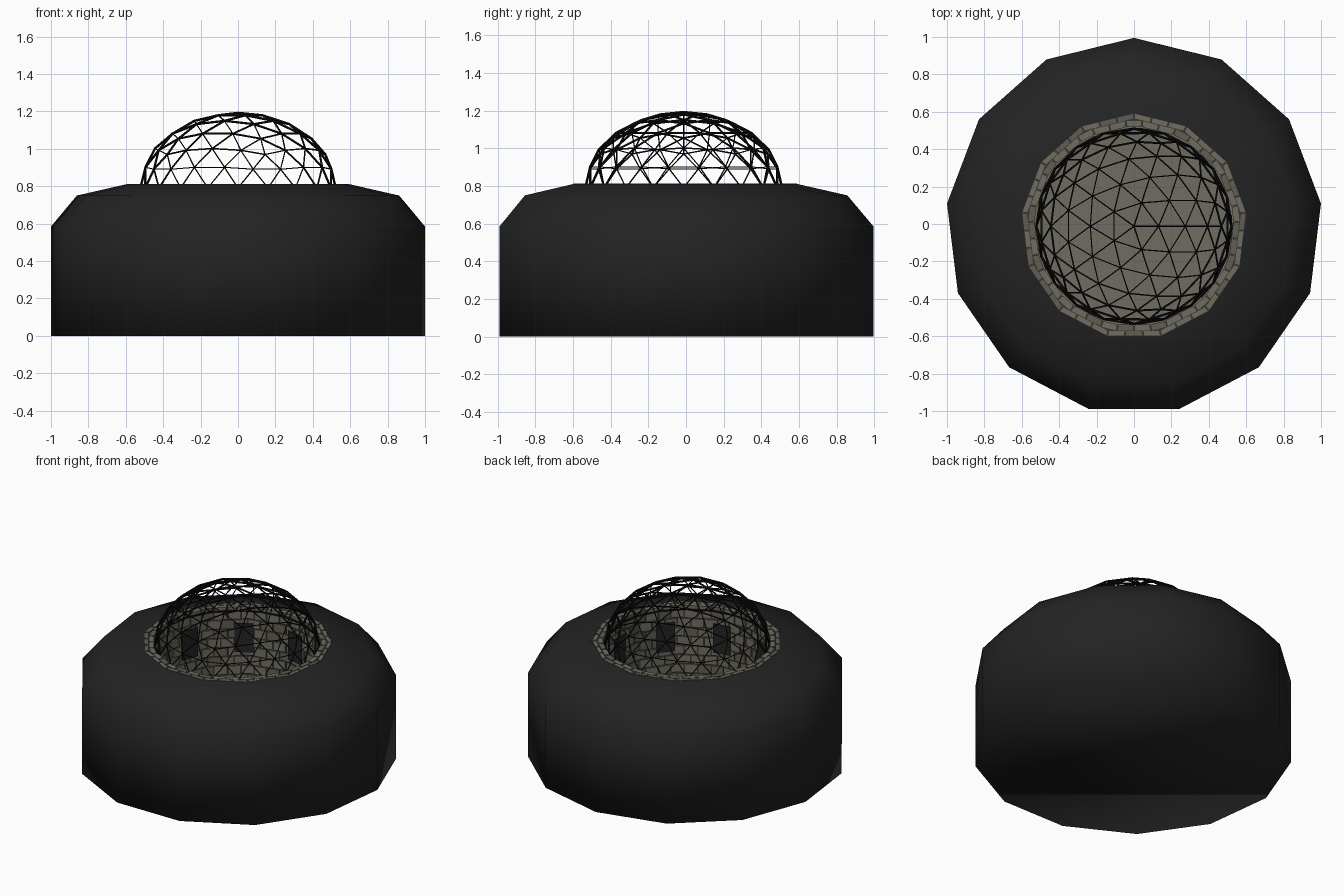
import bpy, bmesh, random
from math import sin, cos, pi

random.seed(4)
SIDES = 13
CY = -0.012   # shared centre line of the whole building

if "Cube" in bpy.data.objects:
    bpy.data.objects.remove(bpy.data.objects["Cube"])


def material(name, r, g, b):
    m = bpy.data.materials.new(name)
    m.use_nodes = True
    m.diffuse_color = (r, g, b, 1)
    node = m.node_tree.nodes["Principled BSDF"]
    node.inputs["Base Color"].default_value = (r, g, b, 1)
    node.inputs["Roughness"].default_value = 0.9
    return m


CHARCOAL = material("charcoal", 0.017, 0.017, 0.017)
BLACK = material("black metal", 0.004, 0.004, 0.004)
STONE = material("warm grey stone", 0.16, 0.154, 0.12)
DARK_STONE = material("dull grey stone", 0.115, 0.11, 0.085)
MORTAR = material("dark mortar", 0.04, 0.038, 0.03)


def finish(name, bm, mats, smooth=False, normals=False):
    if normals:
        bmesh.ops.recalc_face_normals(bm, faces=bm.faces[:])
    for f in bm.faces:
        f.smooth = smooth
    me = bpy.data.meshes.new(name)
    bm.to_mesh(me)
    bm.free()
    for m in mats:
        me.materials.append(m)
    ob = bpy.data.objects.new(name, me)
    ob.location.y = CY
    bpy.context.collection.objects.link(ob)
    return ob


def ring_point(u, r, z):
    """Point on the regular polygon; u counts sides from the back corner."""
    k = int(u // 1)
    t = u - k
    a, b = (pi / 2 + 2 * pi * (k + i) / SIDES for i in (0, 1))
    return (r * (cos(a) * (1 - t) + cos(b) * t),
            r * (sin(a) * (1 - t) + sin(b) * t), z)


def lathe(bm, profile):
    rings = [[bm.verts.new(ring_point(k, r, z)) for k in range(SIDES)]
             for r, z in profile]
    for lo, hi in zip(rings, rings[1:]):
        for k in range(SIDES):
            n = (k + 1) % SIDES
            bm.faces.new((lo[k], lo[n], hi[n], hi[k]))
    return rings


# Outer shell: one smooth faceted drum with a closed base
bm = bmesh.new()
shell = lathe(bm, [(1.007, 0), (1.007, 0.585), (0.868, 0.75), (0.604, 0.81)])
bm.faces.new(shell[0][::-1])
finish("outer_shell", bm, [CHARCOAL], smooth=True)

# Mortar lining of the central well
FLOOR = 0.15
bm = bmesh.new()
lathe(bm, [(0.604, 0.807), (0.548, 0.807), (0.548, FLOOR)])
finish("well_lining", bm, [MORTAR])

# Stone floor
bm = bmesh.new()
bm.faces.new([bm.verts.new(ring_point(k, 0.55, FLOOR)) for k in range(SIDES)])
finish("well_floor", bm, [STONE])


def course(bm, r0, r1, z0, z1, shift, per_side=3, gap=0.02):
    """One ring of bricks between two radii and two heights."""
    for i in range(SIDES * per_side):
        u0 = i / per_side + shift + gap
        u1 = (i + 1) / per_side + shift - gap
        v = [bm.verts.new(ring_point(u, r, z))
             for z in (z0, z1) for u, r in ((u0, r0), (u1, r0), (u1, r1), (u0, r1))]
        mat = 1 if random.random() < 0.3 else 0
        quads = [(0, 1, 2, 3), (4, 5, 6, 7)]
        quads += [(j, (j + 1) % 4, (j + 1) % 4 + 4, j + 4) for j in range(4)]
        for q in quads:
            bm.faces.new([v[j] for j in q]).material_index = mat


# Rim bricks in two rows
bm = bmesh.new()
course(bm, 0.577, 0.602, 0.79, 0.812, 0)
course(bm, 0.540, 0.573, 0.79, 0.812, 1 / 6)
finish("rim_bricks", bm, [STONE, DARK_STONE], normals=True)

# Wall bricks in staggered courses
bm = bmesh.new()
ROWS = 10
step = (0.788 - FLOOR) / ROWS
for row in range(ROWS):
    z = FLOOR + row * step
    course(bm, 0.541, 0.56, z + 0.005, z + step - 0.005, (row % 2) / 6)
finish("wall_bricks", bm, [STONE, DARK_STONE], normals=True)

# Dark openings spaced around the well wall
bm = bmesh.new()
for k in range(9):
    a = 2 * pi * k / 9
    base = [(r * cos(a) - w * sin(a), r * sin(a) + w * cos(a))
            for r, w in ((0.516, -0.06), (0.516, 0.06), (0.524, 0.06), (0.524, -0.06))]
    lo = [bm.verts.new((x, y, 0.5)) for x, y in base]
    hi = [bm.verts.new((x, y, 0.7)) for x, y in base]
    bm.faces.new(lo)
    bm.faces.new(hi)
    for j in range(4):
        n = (j + 1) % 4
        bm.faces.new((lo[j], lo[n], hi[n], hi[j]))
finish("wall_openings", bm, [CHARCOAL], normals=True)

# Geodesic lattice dome
bm = bmesh.new()
bmesh.ops.create_icosphere(bm, subdivisions=3, radius=1)
bmesh.ops.delete(bm, geom=[v for v in bm.verts if v.co.z < -0.02], context='VERTS')
bmesh.ops.scale(bm, vec=(0.522, 0.522, 0.402), verts=bm.verts[:])
dome = finish("lattice_dome", bm, [BLACK])
dome.location.z = 0.79
wire = dome.modifiers.new("lattice", 'WIREFRAME')
wire.thickness = 0.013
wire.use_even_offset = False
wire.use_boundary = True
wire.use_replace = True
